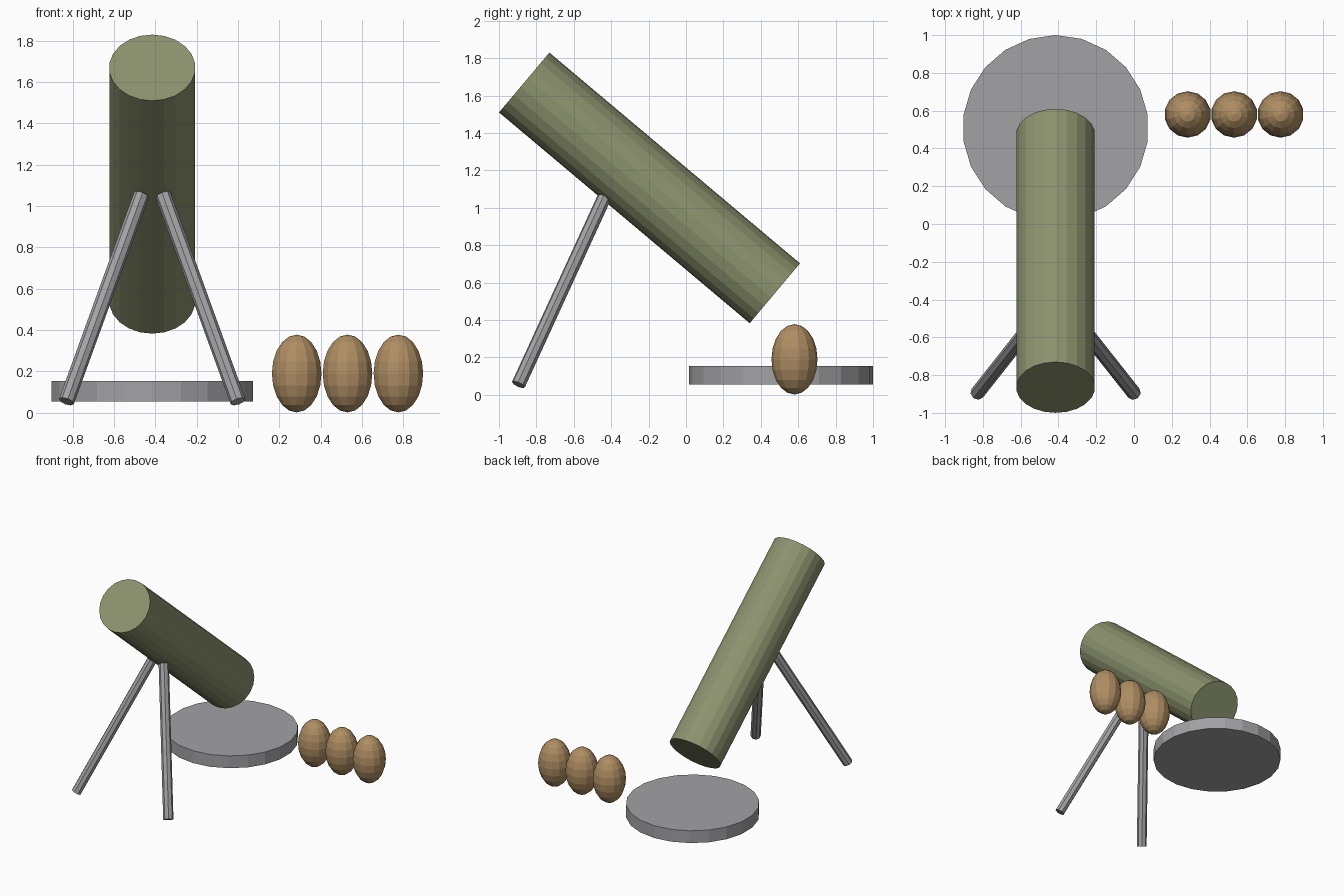
import bpy, bmesh
from mathutils import Vector, Matrix

if "Cube" in bpy.data.objects:
    bpy.data.objects.remove(bpy.data.objects["Cube"])


def material(name, rgb):
    m = bpy.data.materials.new(name)
    m.diffuse_color = (*rgb, 1)
    m.use_nodes = True
    m.node_tree.nodes["Principled BSDF"].inputs["Base Color"].default_value = m.diffuse_color
    return m


olive = material("olive green", (0.26, 0.29, 0.155))
grey = material("metal grey", (0.36, 0.36, 0.375))
brown = material("brown", (0.43, 0.27, 0.125))


def finish(bm, name, mat):
    me = bpy.data.meshes.new(name)
    bm.to_mesh(me)
    bm.free()
    me.materials.append(mat)
    ob = bpy.data.objects.new(name, me)
    bpy.context.collection.objects.link(ob)
    return ob


def rod(name, a, b, r, sides, mat):
    """Closed cylinder running from point a to point b."""
    a, b = Vector(a), Vector(b)
    d = b - a
    bm = bmesh.new()
    rot = d.to_track_quat('Z', 'Y').to_matrix().to_4x4()
    bmesh.ops.create_cone(bm, cap_ends=True, segments=sides, radius1=r, radius2=r,
                          depth=d.length, matrix=Matrix.Translation((a + b) / 2) @ rot)
    return finish(bm, name, mat)


CX = -0.415  # centre line of the tube

# Tilted barrel
rod("barrel", (CX, 0.475, 0.543), (CX, -0.865, 1.67), 0.209, 22, olive)

# Round base plate
rod("base_plate", (CX, 0.5075, 0.055), (CX, 0.5075, 0.155), 0.4925, 22, grey)

# Two splayed support legs
for side, label in ((-1, "left"), (1, "right")):
    rod(label + "_leg", (CX + side * 0.415, -0.896, 0.055),
        (CX + side * 0.053, -0.438, 1.053), 0.038, 8, grey)

# Row of three upright shells
for i in range(3):
    bm = bmesh.new()
    mat = Matrix.Translation((0.284 + 0.246 * i, 0.58, 0.19)) @ Matrix.Diagonal((0.123, 0.123, 0.188, 1))
    bmesh.ops.create_uvsphere(bm, u_segments=14, v_segments=10, radius=1, matrix=mat)
    finish(bm, f"shell_{i + 1}", brown)
